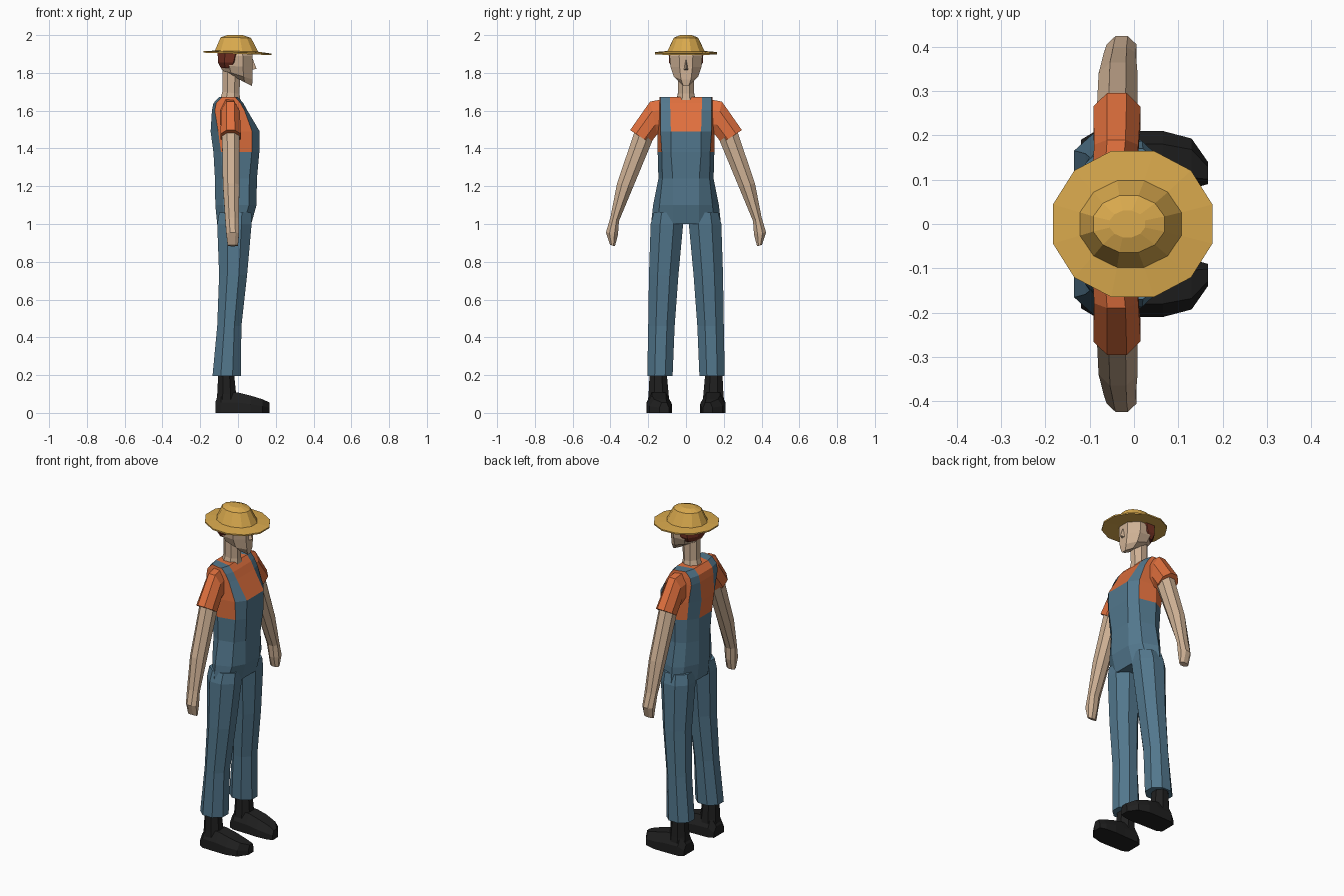
import bpy, bmesh, math
from mathutils import Vector


def material(name, rgb):
    m = bpy.data.materials.new(name)
    m.diffuse_color = (*rgb, 1)
    return m


DENIM = material("denim blue", (0.085, 0.185, 0.265))
SHIRT = material("shirt orange", (0.74, 0.16, 0.047))
SKIN = material("skin", (0.62, 0.44, 0.30))
STRAW = material("straw yellow", (0.70, 0.40, 0.075))
HAIR = material("hair brown", (0.17, 0.03, 0.016))
BLACK = material("boot black", (0.014, 0.014, 0.014))


def finish(name, bm, mats, mirror=False):
    bmesh.ops.recalc_face_normals(bm, faces=bm.faces)
    me = bpy.data.meshes.new(name)
    bm.to_mesh(me)
    bm.free()
    for m in mats:
        me.materials.append(m)
    ob = bpy.data.objects.new(name, me)
    bpy.context.collection.objects.link(ob)
    if mirror:
        mod = ob.modifiers.new("mirror", 'MIRROR')
        mod.use_axis = (False, True, False)
        mod.use_mirror_merge = False
    return ob


def ring(p, q, u, n=8):
    """n-gon whose one diameter runs p-q and whose other half axis is u"""
    p, q, u = Vector(p), Vector(q), Vector(u)
    f = 1 / math.cos(math.pi / n)
    angles = [2 * math.pi * (i + 0.5) / n for i in range(n)]
    return [(p + q) / 2 + (p - q) / 2 * math.cos(a) * f + u * math.sin(a) * f for a in angles]


def flat(z0, z1, x0, x1, yc, hw, n=8):
    """ring lying flat: back height z0, front height z1"""
    return ring((x1, yc, z1), (x0, yc, z0), (0, hw, 0), n)


def limb(outer, inner, x0, x1):
    """ring across an arm; outer and inner are (y, z)"""
    xc = (x0 + x1) / 2
    return ring((xc, *outer), (xc, *inner), ((x1 - x0) / 2, 0, 0))


def skin_rings(bm, rings, caps=True):
    vs = [[bm.verts.new(c) for c in r] for r in rings]
    n = len(vs[0])
    for a, b in zip(vs, vs[1:]):
        for i in range(n):
            bm.faces.new((a[i], a[(i + 1) % n], b[(i + 1) % n], b[i]))
    if caps:
        bm.faces.new(vs[0])
        bm.faces.new(vs[-1])
    return vs


def loft(name, rings, mat, mirror=False):
    bm = bmesh.new()
    skin_rings(bm, rings)
    return finish(name, bm, [mat], mirror)


# Torso: overalls with bib and straps over the shirt, coloured by column and height
sections = [  # z, front x, back x, half width, panel y, strap outer y
    (1.00, 0.070, -0.110, 0.185, 0.07, 0.15),
    (1.10, 0.098, -0.120, 0.174, 0.07, 0.14),
    (1.24, 0.100, -0.122, 0.146, 0.07, 0.125),
    (1.38, 0.113, -0.130, 0.150, 0.08, 0.128),
    (1.49, 0.115, -0.145, 0.150, 0.08, 0.135),
    (1.60, 0.050, -0.138, 0.145, 0.083, 0.135),
    (1.64, 0.028, -0.130, 0.142, 0.085, 0.135),
    (1.672, 0.00, -0.100, 0.140, 0.085, 0.135)]
bm = bmesh.new()
rings = []
for z, xf, xb, hw, a, b in sections:
    d = 0.04 if z < 1.6 else 0.015
    half = [(xf, a), (xf - d, b), (-0.03, hw), (xb + d, b - 0.01), (xb, a - 0.02)]
    rings.append([(x, y, z) for x, y in half] + [(x, -y, z) for x, y in reversed(half)])
vs = skin_rings(bm, rings, False)
bm.faces.new(vs[0])
bm.faces.ensure_lookup_table()
for k, f in enumerate(bm.faces):
    level, col = divmod(k, 10)
    denim = level < 3 or col in (0, 3, 5, 8) or (col == 9 and level < 4)
    f.material_index = 0 if denim else 1
t = vs[-1]
for ids, mi in (((0, 4, 5, 9), 1), ((0, 1, 3, 4), 0), ((9, 8, 6, 5), 0), ((1, 2, 3), 1), ((8, 7, 6), 1)):
    bm.faces.new([t[i] for i in ids]).material_index = mi
finish("torso_overalls_and_shirt", bm, [DENIM, SHIRT])

# Trouser legs
loft("trouser_leg", [
    flat(0.195, 0.195, -0.135, 0.015, 0.138, 0.067),
    flat(0.46, 0.46, -0.110, 0.018, 0.130, 0.070),
    flat(0.73, 0.73, -0.100, 0.048, 0.118, 0.078),
    flat(1.00, 1.00, -0.110, 0.072, 0.101, 0.086),
    flat(1.06, 1.06, -0.100, 0.070, 0.100, 0.070)], DENIM, True)

# Sleeves
loft("sleeve", [
    limb((0.10, 1.665), (0.10, 1.47), -0.095, 0.00),
    limb((0.19, 1.648), (0.152, 1.475), -0.09, 0.01),
    limb((0.296, 1.497), (0.19, 1.428), -0.092, 0.015)], SHIRT, True)

# Arms with simple hands
loft("arm_and_hand", [
    limb((0.265, 1.51), (0.17, 1.46), -0.085, 0.008),
    limb((0.365, 1.215), (0.280, 1.195), -0.080, 0.008),
    limb((0.400, 1.035), (0.355, 1.015), -0.068, 0.004),
    limb((0.424, 0.955), (0.360, 0.945), -0.062, 0.006),
    limb((0.402, 0.890), (0.376, 0.882), -0.055, 0.000)], SKIN, True)

# Boots: ankle shaft plus a foot lofted from heel to toe
loft("boot_shaft", [
    flat(0.03, 0.03, -0.118, -0.005, 0.145, 0.060),
    flat(0.10, 0.10, -0.110, -0.010, 0.145, 0.053),
    flat(0.20, 0.20, -0.105, -0.020, 0.147, 0.046)], BLACK, True)
foot = []
for x, y0, y1, h in ((-0.12, 0.095, 0.19, 0.06), (-0.09, 0.08, 0.208, 0.11), (0.0, 0.078, 0.21, 0.108),
                     (0.065, 0.075, 0.21, 0.092), (0.13, 0.08, 0.193, 0.072), (0.167, 0.09, 0.14, 0.055)):
    w = (y1 - y0) * 0.22
    foot.append([(x, y0, 0), (x, y1, 0), (x, y1, h * 0.5), (x, y1 - w, h), (x, y0 + w, h), (x, y0, h * 0.5)])
loft("boot_foot", foot, BLACK, True)

# Neck and head
loft("neck", [
    flat(1.64, 1.64, -0.100, 0.015, 0, 0.055),
    flat(1.70, 1.69, -0.083, 0.008, 0, 0.042),
    flat(1.82, 1.80, -0.083, 0.012, 0, 0.042)], SKIN)
loft("head", [
    flat(1.80, 1.73, -0.060, 0.074, 0, 0.034),
    flat(1.815, 1.765, -0.085, 0.078, 0, 0.064),
    flat(1.84, 1.83, -0.097, 0.076, 0, 0.082),
    flat(1.89, 1.89, -0.102, 0.078, 0, 0.087),
    flat(1.95, 1.95, -0.080, 0.055, 0, 0.060)], SKIN)

# Nose wedge
bm = bmesh.new()
top, tip, left, right = [bm.verts.new(c) for c in (
    (0.074, 0, 1.885), (0.098, 0, 1.822), (0.070, 0.014, 1.815), (0.070, -0.014, 1.815))]
for f in ((top, tip, left), (top, right, tip), (left, tip, right), (top, left, right)):
    bm.faces.new(f)
finish("nose", bm, [SKIN])

# Hair around the back of the head
loft("hair", [
    flat(1.825, 1.825, -0.090, -0.015, 0, 0.072),
    flat(1.855, 1.855, -0.106, 0.010, 0, 0.090),
    flat(1.91, 1.91, -0.108, 0.028, 0, 0.092)], HAIR)

# Straw hat: brim and crown
loft("straw_hat", [
    flat(1.905, 1.90, -0.110, 0.095, 0, 0.088, 12),
    flat(1.907, 1.894, -0.183, 0.177, 0, 0.165, 12),
    flat(1.915, 1.902, -0.183, 0.177, 0, 0.165, 12),
    flat(1.918, 1.912, -0.122, 0.107, 0, 0.098, 12),
    flat(1.988, 1.985, -0.092, 0.069, 0, 0.064, 12),
    flat(2.00, 2.00, -0.055, 0.025, 0, 0.030, 12)], STRAW)
